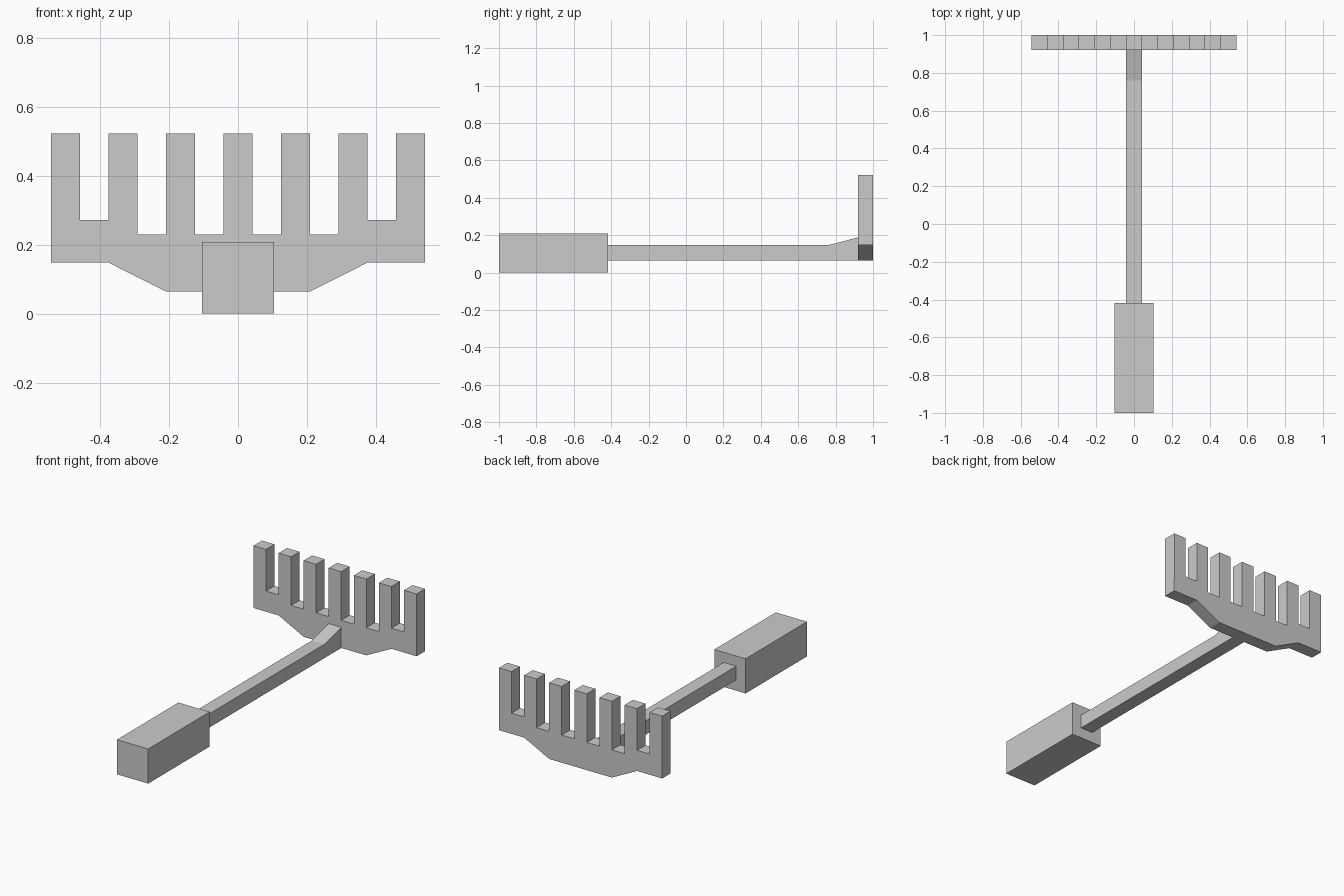
import bpy, bmesh
from mathutils import Vector

if "Cube" in bpy.data.objects:
    bpy.data.objects.remove(bpy.data.objects["Cube"])


def extrude_profile(name, points, direction):
    """Make a closed solid by extruding a planar outline."""
    bm = bmesh.new()
    face = bm.faces.new([bm.verts.new(p) for p in points])
    res = bmesh.ops.extrude_face_region(bm, geom=[face], use_keep_orig=True)
    top = [g for g in res["geom"] if isinstance(g, bmesh.types.BMVert)]
    bmesh.ops.translate(bm, verts=top, vec=Vector(direction))
    bmesh.ops.recalc_face_normals(bm, faces=bm.faces)
    mesh = bpy.data.meshes.new(name)
    bm.to_mesh(mesh)
    bm.free()
    obj = bpy.data.objects.new(name, mesh)
    bpy.context.collection.objects.link(obj)
    return obj


# Handle grip: square block at the front
W = 0.104
extrude_profile("handle_grip",
                [(-W, -1, 0), (W, -1, 0), (W, -1, 0.208), (-W, -1, 0.208)],
                (0, 0.583, 0))

# Shaft: thin bar whose top ramps up to meet the head
S = 0.0415
shaft = [(-0.417, 0.064), (0.92, 0.064), (0.92, 0.188), (0.76, 0.147), (-0.417, 0.147)]
extrude_profile("shaft", [(-S, y, z) for y, z in shaft], (2 * S, 0, 0))

# Rake head: right half outline from the middle tooth outwards, then mirrored
TOP, PITCH = 0.522, 1 / 6
gap_floors = [0.23, 0.23, 0.272]
half = [(S, TOP)]
for i, floor in enumerate(gap_floors):
    left, right = i * PITCH + S, (i + 1) * PITCH - S
    half += [(left, floor), (right, floor), (right, TOP), (right + 2 * S, TOP)]
half += [(0.542, 0.148), (0.375, 0.148), (0.208, 0.064)]
outline = half + [(-x, z) for x, z in reversed(half)]
extrude_profile("rake_head", [(x, 0.92, z) for x, z in outline], (0, 0.08, 0))
